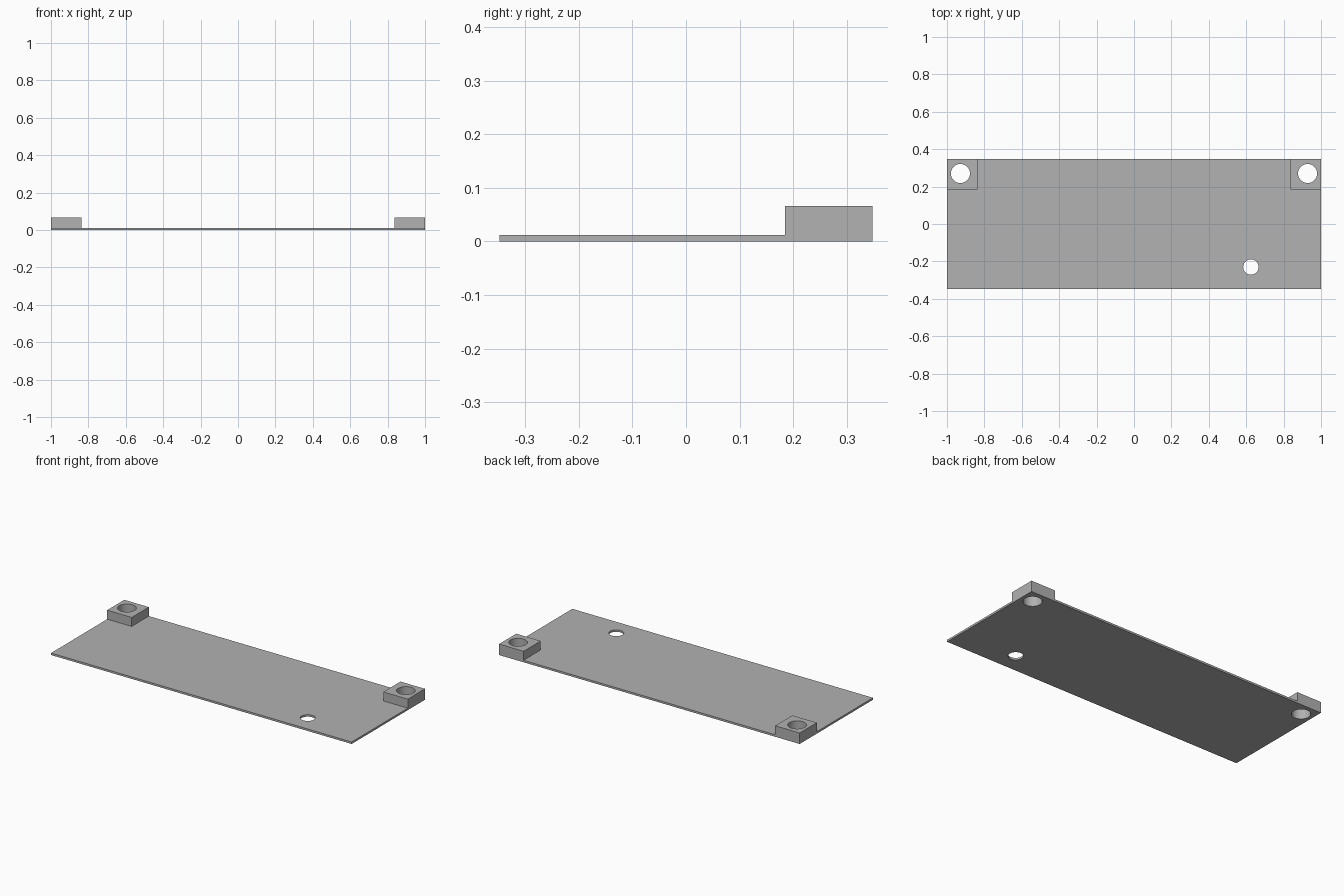
import bpy
import bmesh

default = bpy.data.objects.get("Cube")
if default:
    bpy.data.objects.remove(default, do_unlink=True)

HALF_X, HALF_Y = 1.0, 0.348
PLATE_TOP, LUG_TOP = 0.012, 0.066
LUG_SIZE = 0.163

# Single grey colour
grey = bpy.data.materials.new("plain_grey")
grey.use_nodes = True
grey.diffuse_color = (0.445, 0.445, 0.445, 1)
grey.node_tree.nodes["Principled BSDF"].inputs["Base Color"].default_value = grey.diffuse_color


def add_object(name, bm):
    mesh = bpy.data.meshes.new(name)
    bm.to_mesh(mesh)
    bm.free()
    mesh.materials.append(grey)
    obj = bpy.data.objects.new(name, mesh)
    bpy.context.collection.objects.link(obj)
    return obj


# Thin plate, sliced so the two rear corners can be raised into lugs
bm = bmesh.new()
bmesh.ops.create_cube(bm, size=1)
for v in bm.verts:
    v.co.x *= 2 * HALF_X
    v.co.y *= 2 * HALF_Y
    v.co.z = (v.co.z + 0.5) * PLATE_TOP

lug_x, lug_y = HALF_X - LUG_SIZE, HALF_Y - LUG_SIZE
for point, normal in (((lug_x, 0, 0), (1, 0, 0)),
                      ((-lug_x, 0, 0), (1, 0, 0)),
                      ((0, lug_y, 0), (0, 1, 0))):
    bmesh.ops.bisect_plane(bm, geom=bm.verts[:] + bm.edges[:] + bm.faces[:],
                           plane_co=point, plane_no=normal)

# Raised corner lugs
bm.normal_update()
corners = []
for f in bm.faces:
    c = f.calc_center_median()
    if f.normal.z > 0.9 and abs(c.x) > lug_x and c.y > lug_y:
        corners.append(f)
raised = bmesh.ops.extrude_face_region(bm, geom=corners)["geom"]
for v in raised:
    if isinstance(v, bmesh.types.BMVert):
        v.co.z = LUG_TOP
bmesh.ops.delete(bm, geom=[f for f in corners if f.is_valid], context="FACES")
bmesh.ops.dissolve_limit(bm, angle_limit=0.01, verts=bm.verts[:], edges=bm.edges[:])
bmesh.ops.recalc_face_normals(bm, faces=bm.faces[:])
plate = add_object("mounting_plate", bm)


# Round through holes
def drill(name, x, y, radius):
    bm = bmesh.new()
    bmesh.ops.create_cone(bm, cap_ends=True, segments=48,
                          radius1=radius, radius2=radius, depth=0.4)
    for f in bm.faces:
        f.smooth = abs(f.normal.z) < 0.5
    cutter = add_object(name, bm)
    cutter.location = (x, y, 0)
    cutter.hide_render = True
    cutter.hide_viewport = True
    cutter.display_type = "WIRE"
    cut = plate.modifiers.new(name, "BOOLEAN")
    cut.operation = "DIFFERENCE"
    cut.solver = "EXACT"
    cut.object = cutter


drill("right_lug_hole_cutter", -0.928, 0.27, 0.051)
drill("left_lug_hole_cutter", 0.928, 0.27, 0.051)
drill("front_hole_cutter", 0.625, -0.23, 0.041)
